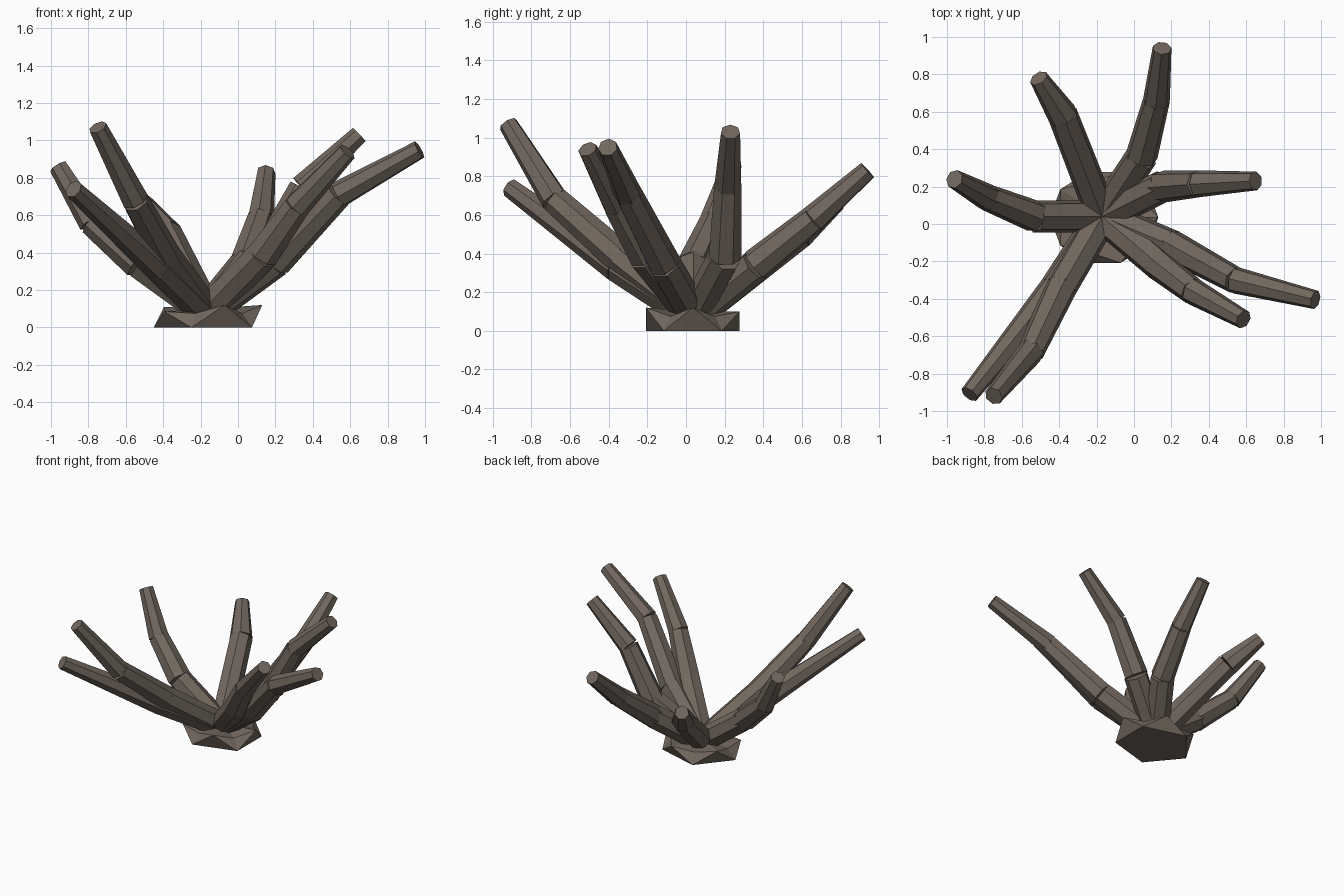
import bpy, bmesh, math
from mathutils import Vector

cube = bpy.data.objects.get("Cube")
if cube:
    bpy.data.objects.remove(cube, do_unlink=True)

bark = bpy.data.materials.new("brown_grey_bark")
bark.use_nodes = True
bark.diffuse_color = (0.165, 0.135, 0.112, 1)
bark.node_tree.nodes["Principled BSDF"].inputs["Base Color"].default_value = bark.diffuse_color
bark.node_tree.nodes["Principled BSDF"].inputs["Roughness"].default_value = 0.9

ROOT = Vector((-0.17, 0.04, 0.08))
SIDES = 7


def finish(bm, name):
    bmesh.ops.recalc_face_normals(bm, faces=bm.faces)
    mesh = bpy.data.meshes.new(name)
    bm.to_mesh(mesh)
    bm.free()
    mesh.materials.append(bark)
    obj = bpy.data.objects.new(name, mesh)
    bpy.context.collection.objects.link(obj)


def branch(name, joints):
    """Chain of tapered seven-sided segments from the root to the tip."""
    points = [ROOT] + [Vector(p) for p in joints]
    radii = [0.088, 0.087, 0.073, 0.051] if len(points) == 4 else [0.088, 0.083, 0.051]
    bm = bmesh.new()
    for a, b, ra, rb in zip(points, points[1:], radii, radii[1:]):
        axis = b - a
        turn = axis.to_track_quat('Z', 'Y').to_matrix().to_4x4()
        turn.translation = (a + b) / 2
        bmesh.ops.create_cone(bm, cap_ends=True, segments=SIDES, radius1=ra,
                              radius2=rb, depth=axis.length, matrix=turn)
    finish(bm, name)


# Faceted stump: staggered pentagons with an uneven, notched upper rim
bm = bmesh.new()


def ring(heights, offset, scale=1):
    return [bm.verts.new((-0.16 + 0.29 * scale * math.cos(offset + i * math.tau / 5),
                          0.035 + 0.255 * scale * math.sin(offset + i * math.tau / 5), z))
            for i, z in enumerate(heights)]


low = ring([0] * 5, math.pi / 5)
high = ring([0.12, 0.1, 0.11, 0.085, 0.12], 0)
notch = ring([0.075] * 5, math.pi / 5, 0.78)
hub = bm.verts.new((-0.16, 0.035, 0.1))
bm.faces.new(low)
for i in range(5):
    j = (i + 1) % 5
    bm.faces.new((low[i], low[j], high[j]))
    bm.faces.new((low[i], notch[i], high[i]))
    bm.faces.new((low[i], high[j], notch[i]))
    bm.faces.new((high[i], notch[i], hub))
    bm.faces.new((notch[i], high[j], hub))
finish(bm, "stump_base")

# Branches, listed by their joints from root to tip
branch("back_right_branch", [(-0.38, 0.58, 0.5), (-0.51, 0.78, 0.67)])
branch("back_branch", [(0.04, 0.36, 0.34), (0.12, 0.66, 0.58), (0.15, 0.94, 0.83)])
branch("left_branch", [(0.15, 0.2, 0.38), (0.345, 0.215, 0.745), (0.65, 0.23, 1.03)])
branch("front_left_outer_branch", [(0.2, -0.115, 0.35), (0.54, -0.3, 0.71), (0.97, -0.405, 0.95)])
branch("front_left_inner_branch", [(0.13, -0.215, 0.39), (0.315, -0.36, 0.65), (0.585, -0.51, 0.94)])
branch("front_right_upper_branch", [(-0.39, -0.34, 0.38), (-0.55, -0.68, 0.68), (-0.75, -0.92, 1.07)])
branch("front_right_lower_branch", [(-0.43, -0.35, 0.33), (-0.88, -0.91, 0.74)])
branch("right_branch", [(-0.53, 0.04, 0.34), (-0.78, 0.14, 0.56), (-0.96, 0.24, 0.86)])
